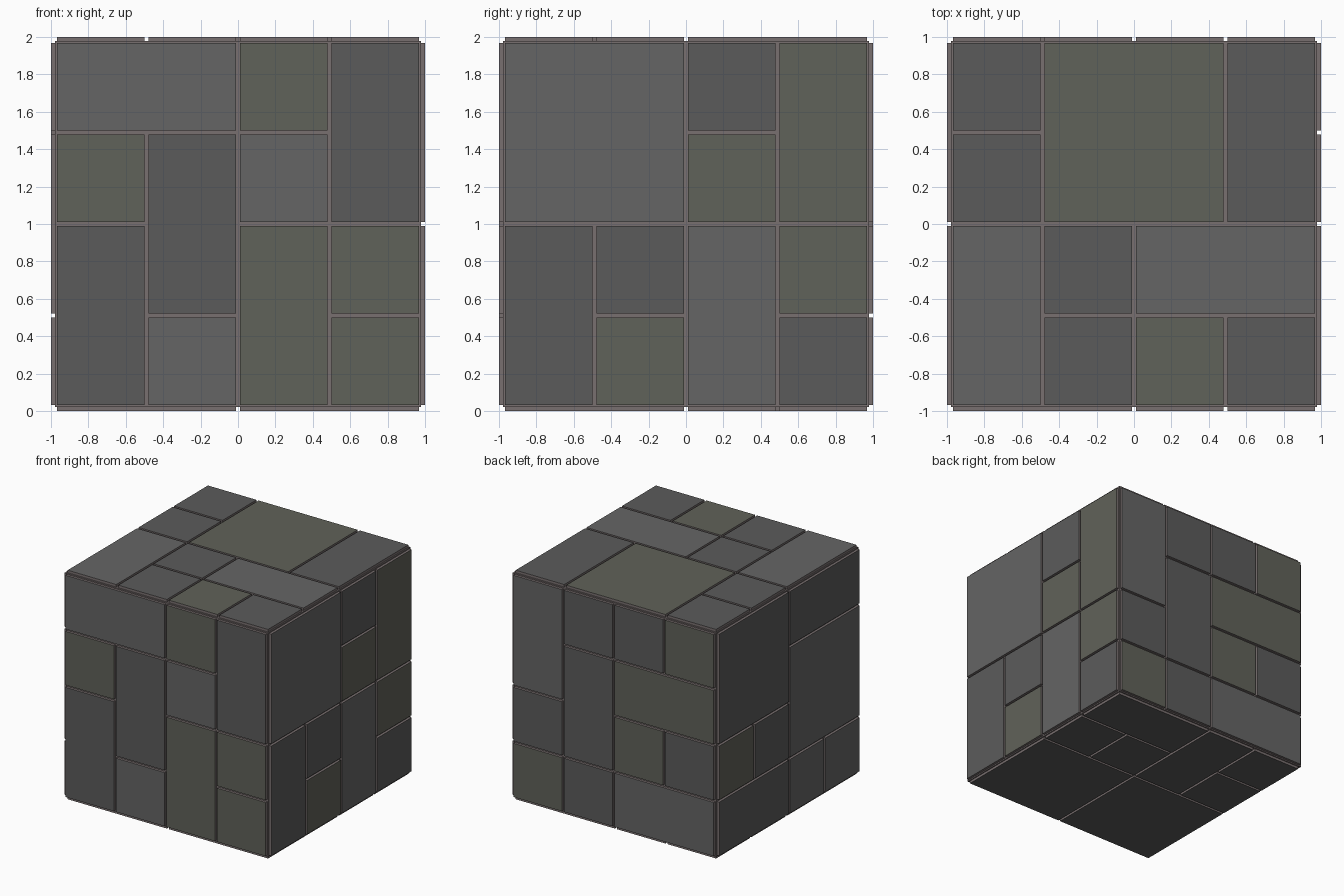
import bpy, bmesh
from mathutils import Vector

if "Cube" in bpy.data.objects:
    bpy.data.objects.remove(bpy.data.objects["Cube"])

CORE = 0.978      # half size of the inner block
OUT = 1.0         # half size to the tile faces
CELL = CORE / 2   # four cells per side
GAP = 0.01        # tile inset, half a groove


def material(name, rgb):
    m = bpy.data.materials.new(name)
    m.diffuse_color = (*rgb, 1)
    m.use_nodes = True
    m.node_tree.nodes["Principled BSDF"].inputs["Base Color"].default_value = m.diffuse_color
    return m


MORTAR = material("mortar", (0.19, 0.16, 0.16))
SHADES = [MORTAR,
          material("dark_stone", (0.105, 0.105, 0.105)),
          material("mid_stone", (0.13, 0.13, 0.13)),
          material("olive_stone", (0.118, 0.122, 0.10))]
CODE = {"d": 1, "m": 2, "o": 3}

# Each side: right axis, up axis, tiles as "column row width height shade", rows from the top
X, Y, Z = Vector((1, 0, 0)), Vector((0, 1, 0)), Vector((0, 0, 1))
SIDES = {
    "front": (X, Z, "0021m 2011o 3012d 0111o 1112d 2111m 0212d 2212o 3211o 1311m 3311o"),
    "right": (Y, Z, "0022m 2011d 2111o 3012o 0212d 1211d 1311o 2212m 3211o 3311d"),
    "back": (-X, Z, "0012m 1011d 2011d 3011o 1112d 2121o 0211d 2211o 3211d 0311o 1311d 2321m"),
    "left": (-Y, Z, "0022d 2021d 2122m 0211o 1211d 0321d 2311m 3311m"),
    "top": (X, Y, "0011d 0111d 1022o 3012d 0212m 1211d 2221m 1311d 2311o 3311d"),
    "bottom": (-X, Y, "0021d 0111d 1111d 2012d 3011d 3111d 0222d 2222d"),
}


def finish(bm, name):
    bmesh.ops.recalc_face_normals(bm, faces=bm.faces)
    me = bpy.data.meshes.new(name)
    bm.to_mesh(me)
    bm.free()
    for m in SHADES:
        me.materials.append(m)
    ob = bpy.data.objects.new(name, me)
    ob.location.z = 1
    bpy.context.collection.objects.link(ob)


# Inner block, seen in the grooves
bm = bmesh.new()
bmesh.ops.create_cube(bm, size=2 * CORE)
finish(bm, "inner_block")

# Raised stone tiles on all six sides
for side, (u, v, tiles) in SIDES.items():
    n = u.cross(v)
    bm = bmesh.new()
    for t in tiles.split():
        c, r, w, h = map(int, t[:4])
        x0, x1 = -CORE + c * CELL + GAP, -CORE + (c + w) * CELL - GAP
        y1, y0 = CORE - r * CELL - GAP, CORE - (r + h) * CELL + GAP
        corners = [(x0, y0), (x1, y0), (x1, y1), (x0, y1)]
        base = [bm.verts.new(u * a + v * b + n * CORE) for a, b in corners]
        face = [bm.verts.new(u * a + v * b + n * OUT) for a, b in corners]
        bm.faces.new(face).material_index = CODE[t[4]]
        for i in range(4):
            j = (i + 1) % 4
            bm.faces.new((base[i], base[j], face[j], face[i]))
        bm.faces.new(base[::-1])
    finish(bm, side + "_tiles")
